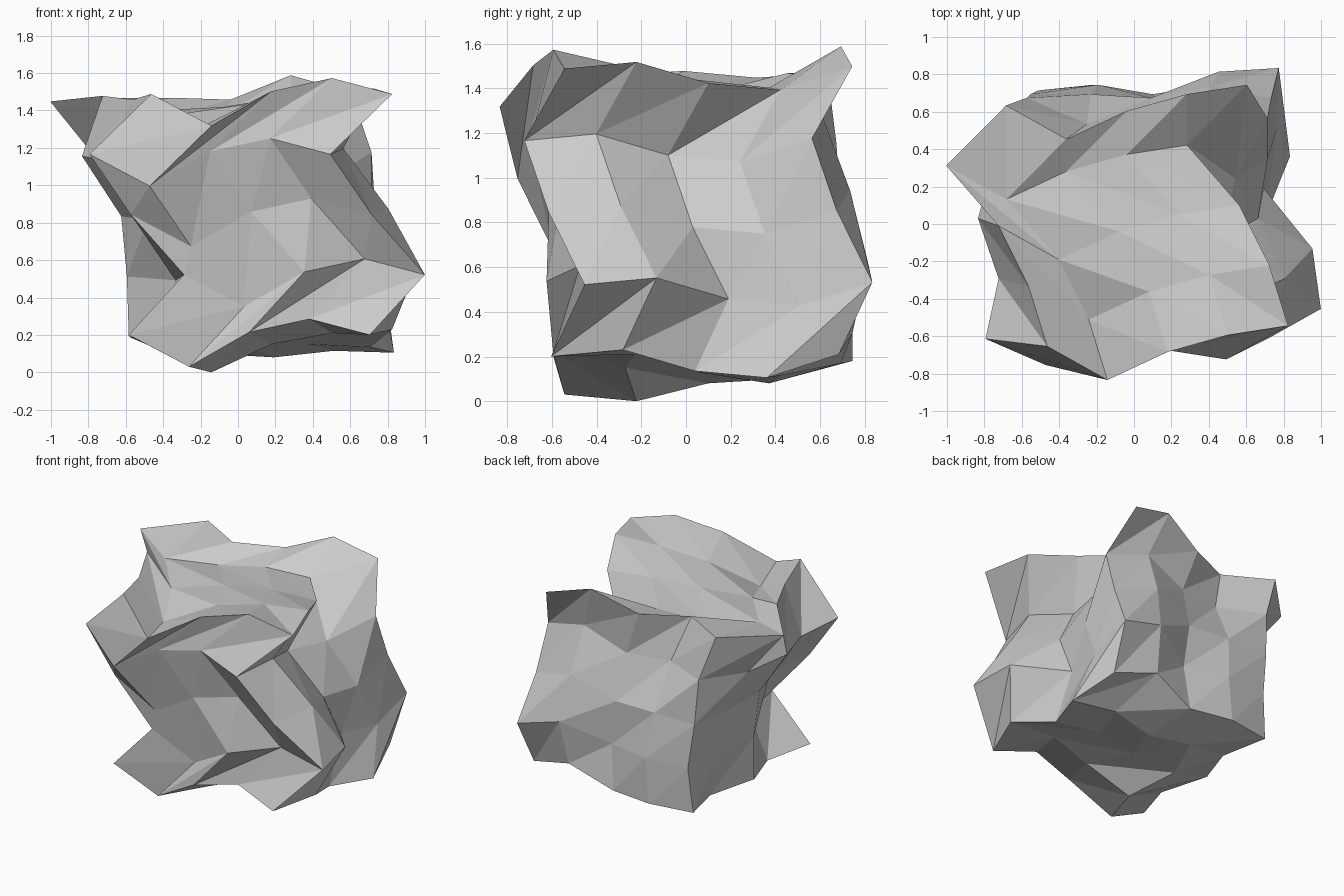
import bpy, bmesh
from mathutils import Vector

if "Cube" in bpy.data.objects:
    bpy.data.objects.remove(bpy.data.objects["Cube"])

STEP = 0.322  # grid spacing of the undistorted block

# Side-to-side slide of each grid line: rows run bottom to top, columns front to back
SLIDE_X = [
    [0.06, 0.18, 0.06, 0.19, 0.10],
    [0.355, 0.31, 0.05, 0.12, 0.13],
    [0.07, 0.16, 0.02, 0.07, 0.09],
    [-0.15, -0.08, -0.19, -0.10, 0.07],
    [0.18, 0.08, -0.08, -0.36, -0.04],
]
# Front-to-back slide: rows run bottom to top, columns left to right
SLIDE_Y = [
    [0.05, 0.10, 0.05, 0.10, 0.04],
    [0.07, 0.10, 0.02, 0.17, 0.19],
    [0.05, 0.05, 0.03, 0.09, 0.03],
    [0.03, -0.11, -0.06, -0.03, -0.08],
    [-0.01, -0.19, -0.04, 0.05, 0.10],
]
# Mid height of each upright line: rows run front to back, columns left to right
HEIGHT = [
    [0.85, 0.68, 0.865, 0.935, 0.85],
    [0.82, 0.65, 0.80, 0.86, 0.88],
    [0.84, 0.73, 0.78, 0.80, 0.785],
    [0.81, 0.75, 0.73, 0.765, 0.755],
    [0.83, 0.83, 0.82, 0.95, 0.86],
]

# Faceted rock: a cube cut into a 4 x 4 x 4 lattice
bm = bmesh.new()
bmesh.ops.create_cube(bm, size=4)
bmesh.ops.subdivide_edges(bm, edges=bm.edges[:], cuts=3, use_grid_fill=True)
bm.normal_update()

# Split every square: lower left to upper right on the sides, one slant on top and bottom
up = Vector((0, 0, 1))
for face in bm.faces[:]:
    n = face.normal
    slant = Vector((1, -1, 0)) if abs(n.z) > 0.5 else up.cross(n) + up
    ends = sorted(face.verts, key=lambda v: v.co.dot(slant))
    bmesh.utils.face_split(face, ends[0], ends[-1])

# Slide every lattice line along itself
for v in bm.verts:
    i, j, k = (round(c) + 2 for c in v.co)
    v.co = (
        (i - 2) * STEP + SLIDE_X[k][j],
        (j - 2) * STEP + SLIDE_Y[k][i],
        (k - 2) * STEP + HEIGHT[j][i],
    )

# Stand the rock on the ground
low = min(v.co.z for v in bm.verts)
bmesh.ops.translate(bm, verts=bm.verts[:], vec=(0, 0, -low))
bmesh.ops.recalc_face_normals(bm, faces=bm.faces[:])

mesh = bpy.data.meshes.new("faceted_rock")
bm.to_mesh(mesh)
bm.free()
rock = bpy.data.objects.new("faceted_rock", mesh)
bpy.context.collection.objects.link(rock)
